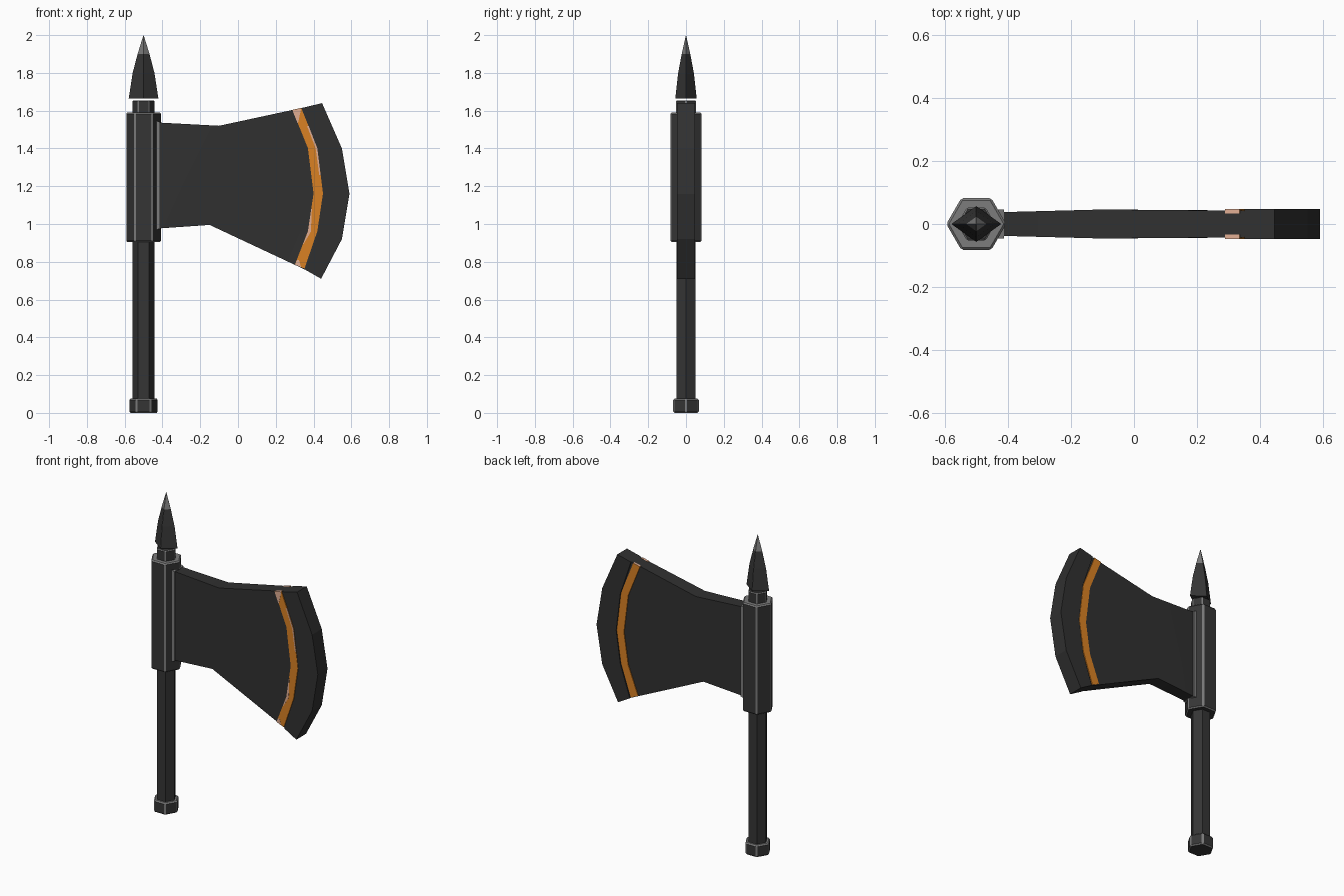
import bpy, bmesh, math

cube = bpy.data.objects.get("Cube")
if cube:
    bpy.data.objects.remove(cube, do_unlink=True)

AXIS = -0.5  # x of the shaft


def material(name, r, g, b):
    m = bpy.data.materials.new(name)
    m.use_nodes = True
    m.diffuse_color = (r, g, b, 1)
    m.node_tree.nodes["Principled BSDF"].inputs["Base Color"].default_value = (r, g, b, 1)
    return m


dark = material("dark steel", 0.036, 0.036, 0.036)
blade_mat = material("blade black", 0.03, 0.03, 0.03)
worn = material("worn grey edge", 0.2, 0.2, 0.2)
orange = material("orange", 0.7, 0.22, 0.017)
pale = material("pale worn paint", 0.75, 0.42, 0.29)


def make(name, verts, faces, mats):
    me = bpy.data.meshes.new(name)
    me.from_pydata(verts, [], faces)
    bm = bmesh.new()
    bm.from_mesh(me)
    bmesh.ops.recalc_face_normals(bm, faces=bm.faces)
    bm.to_mesh(me)
    bm.free()
    for m in mats:
        me.materials.append(m)
    ob = bpy.data.objects.new(name, me)
    bpy.context.collection.objects.link(ob)
    return ob


def turned(name, levels, sides=6, depth=1.0, wear=0.0, mats=(dark, worn)):
    """Faceted column through rings of (z, radius); wear bevels its edges in grey."""
    verts, faces = [], []
    for z, r in levels:
        for i in range(sides):
            a = math.tau * i / sides
            verts.append((AXIS + r * math.cos(a), depth * r * math.sin(a), z))
    for k in range(len(levels) - 1):
        for i in range(sides):
            j = (i + 1) % sides
            faces.append((k * sides + i, k * sides + j, (k + 1) * sides + j, (k + 1) * sides + i))
    top = (len(levels) - 1) * sides
    faces += [tuple(range(sides)), tuple(range(top, top + sides))]
    ob = make(name, verts, faces, mats)
    if wear:
        b = ob.modifiers.new("worn edges", "BEVEL")
        b.width = wear
        b.segments = 1
        b.material = 1
        b.limit_method = "ANGLE"
        b.angle_limit = math.radians(25)
    return ob


def slab(name, left, right, y0, y1, mats):
    """Strip between two (x, z) lines, running from depth y0 to y1."""
    n = len(left)
    verts = [(x, y, z) for y in (y0, y1) for line in (left, right) for x, z in line]
    faces = []
    for i in range(n - 1):
        for o in (0, 2 * n):
            faces.append((o + i, o + i + 1, o + n + i + 1, o + n + i))
        for o in (0, n):
            faces.append((o + i, o + i + 1, o + 2 * n + i + 1, o + 2 * n + i))
    for i in (0, n - 1):
        faces.append((i, n + i, 3 * n + i, 2 * n + i))
    return make(name, verts, faces, mats)


def grey_top(ob):
    for p in ob.data.polygons:
        if p.normal.z > 0.9:
            p.material_index = 1


# Shaft, from the bottom up
grey_top(turned("pommel", [(0, 0.078), (0.075, 0.078)], wear=0.007))
turned("handle", [(0.06, 0.058), (0.92, 0.058)])
grey_top(turned("collar", [(0.905, 0.095), (1.59, 0.095)], wear=0.007))
turned("neck", [(1.57, 0.06), (1.655, 0.06)], wear=0.005)

# Four-sided spike with a bare grey tip
spike = turned("spike", [(1.665, 0.079), (1.8, 0.058), (1.9, 0.032), (2.0, 0.001)],
               sides=4, depth=0.72, wear=0.005)
for p in spike.data.polygons:
    if p.center.z > 1.9:
        p.material_index = 1

# Grey socket frame where the blade enters the collar
slab("blade_socket", [(-0.45, 1.55), (-0.45, 0.965)], [(-0.412, 1.54), (-0.412, 0.975)],
     -0.046, 0.046, [worn])

# Shared lines of the blade, top to bottom
band_in = [(0.288, 1.602), (0.37, 1.4), (0.40, 1.16), (0.37, 0.96), (0.302, 0.785)]
band_out = [(0.335, 1.613), (0.42, 1.4), (0.45, 1.16), (0.42, 0.96), (0.352, 0.762)]
rim_in = [(0.35, 1.617), (0.424, 1.4), (0.453, 1.16), (0.424, 0.955), (0.358, 0.757)]
rim_out = [(0.445, 1.64), (0.55, 1.4), (0.59, 1.16), (0.55, 0.92), (0.44, 0.71)]

# Blade body: outline with half thickness, creased at the root
outline = [(-0.44, 1.538, 0.037), (-0.44, 0.975, 0.037), (-0.15, 0.995, 0.041), (0.2, 0.84, 0.042)]
outline += [(x, z, 0.042) for x, z in reversed(rim_in)]
outline.append((-0.1, 1.52, 0.046))
tris = [(0, 1, 9), (1, 2, 9), (2, 3, 4), (2, 4, 5), (2, 5, 6), (2, 6, 9), (9, 6, 7), (9, 7, 8)]
n = len(outline)
verts = [(x, s * h, z) for s in (-1, 1) for x, z, h in outline]
faces = tris + [tuple(i + n for i in t) for t in tris]
faces += [(i, (i + 1) % n, (i + 1) % n + n, i + n) for i in range(n)]
body = make("blade_body", verts, faces, [blade_mat])
bpy.ops.object.select_all(action="DESELECT")
body.select_set(True)
bpy.context.view_layer.objects.active = body
bpy.ops.object.shade_smooth_by_angle(angle=math.radians(30))

# Thick blunt cutting rim
slab("blade_rim", rim_in, rim_out, -0.048, 0.048, [blade_mat])

# Painted band on each side, with bare ends and chipped edges
chips = [
    ([(0.288, 1.602), (0.315, 1.535)], [(0.335, 1.613), (0.318, 1.535)]),
    ([(0.365, 1.52), (0.411, 1.4)], [(0.374, 1.52), (0.42, 1.4)]),
    ([(0.411, 1.4), (0.43, 1.26)], [(0.42, 1.4), (0.437, 1.26)]),
    ([(0.388, 1.08), (0.37, 0.96)], [(0.391, 1.08), (0.386, 0.96)]),
    ([(0.37, 0.96), (0.345, 0.895)], [(0.386, 0.96), (0.348, 0.895)]),
    ([(0.312, 0.81), (0.302, 0.785)], [(0.322, 0.81), (0.335, 0.77)]),
]
for side, s in (("front", -1), ("back", 1)):
    band = slab(side + "_band", band_in, band_out, s * 0.033, s * 0.047, [orange, pale])
    for p in band.data.polygons:
        if abs(p.normal.z) > 0.8:
            p.material_index = 1
    band.location.z = 0.002
    if s < 0:
        for k, (a, b) in enumerate(chips):
            slab("paint_chip_%d" % (k + 1), a, b, s * 0.0465, s * 0.0478, [pale])
